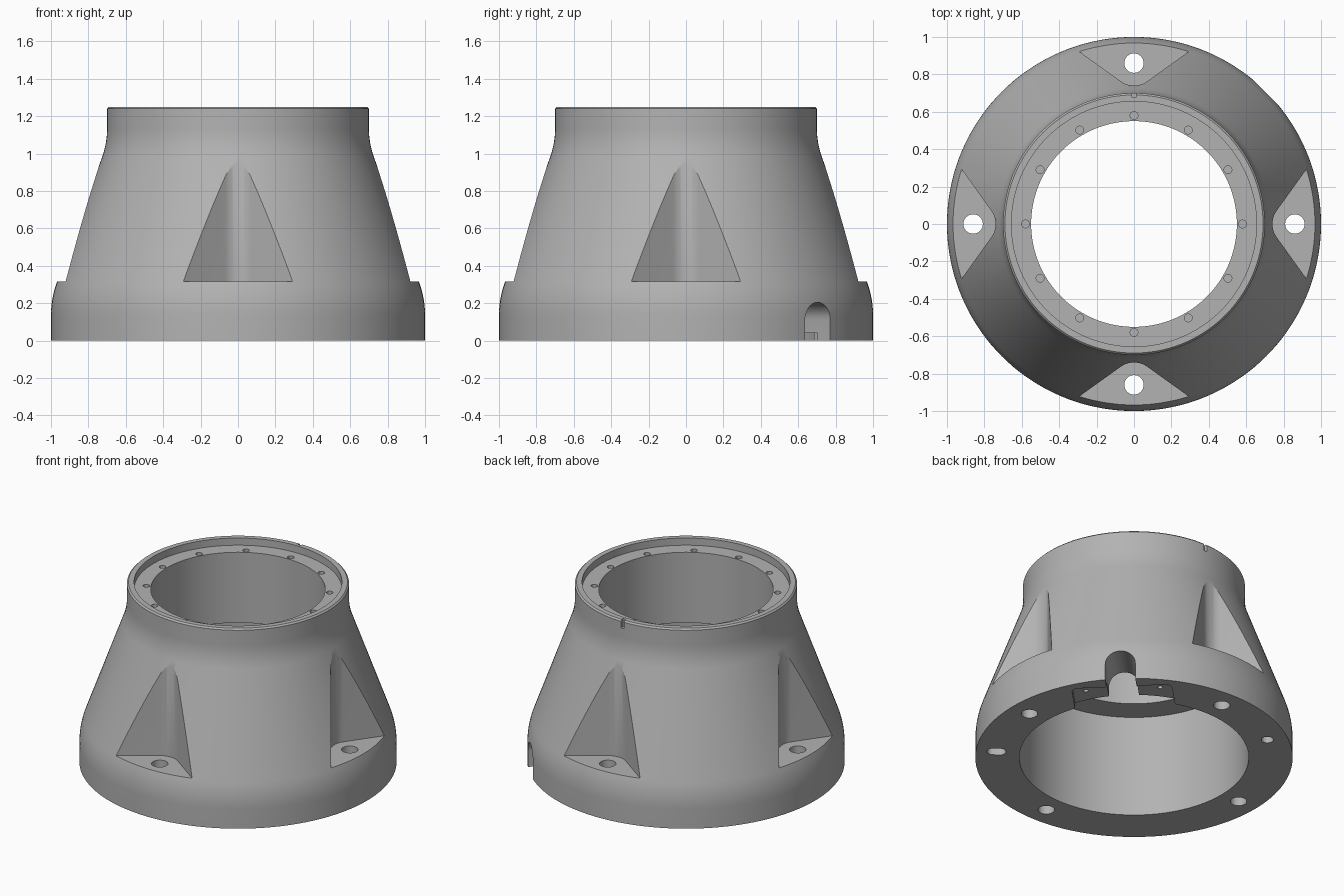
import bpy, bmesh, math
from mathutils import Matrix, Vector

if "Cube" in bpy.data.objects:
    bpy.data.objects.remove(bpy.data.objects["Cube"], do_unlink=True)

SEGMENTS = 144

metal = bpy.data.materials.new("grey metal")
metal.use_nodes = True
grey = (0.45, 0.45, 0.45, 1)
metal.diffuse_color = grey
metal.node_tree.nodes["Principled BSDF"].inputs["Base Color"].default_value = grey


def make_object(name, bm):
    bmesh.ops.recalc_face_normals(bm, faces=bm.faces)
    mesh = bpy.data.meshes.new(name)
    bm.to_mesh(mesh)
    bm.free()
    obj = bpy.data.objects.new(name, mesh)
    bpy.context.collection.objects.link(obj)
    mesh.materials.append(metal)
    return obj


def fillet(before, corner, after, length, steps=8):
    """Round a profile corner with a smooth curve."""
    c = Vector(corner)
    a = c + (Vector(before) - c).normalized() * length
    b = c + (Vector(after) - c).normalized() * length
    ts = [i / steps for i in range(steps + 1)]
    return [a * (1 - t) ** 2 + c * 2 * t * (1 - t) + b * t * t for t in ts]


def arc(cx, cy, r, start, end, steps):
    angles = [math.radians(start + (end - start) * i / steps) for i in range(steps + 1)]
    return [(cx + r * math.cos(a), cy + r * math.sin(a)) for a in angles]


def lathe(name, profile):
    bm = bmesh.new()
    rings = []
    for i in range(SEGMENTS):
        a = math.tau * i / SEGMENTS
        rings.append([bm.verts.new((r * math.cos(a), r * math.sin(a), z)) for r, z in profile])
    n = len(profile)
    for i, ring in enumerate(rings):
        nxt = rings[(i + 1) % SEGMENTS]
        for j in range(n):
            k = (j + 1) % n
            bm.faces.new((ring[j], nxt[j], nxt[k], ring[k]))
    return make_object(name, bm)


def turn(degrees):
    return Matrix.Rotation(math.radians(degrees), 4, "Z")


def prism(bm, outline, low, high, matrix):
    """Extrude a flat outline from low to high along its own z."""
    bottom = [bm.verts.new(matrix @ Vector((x, y, low))) for x, y in outline]
    top = [bm.verts.new(matrix @ Vector((x, y, high))) for x, y in outline]
    bm.faces.new(bottom)
    bm.faces.new(top)
    for i in range(len(outline)):
        k = (i + 1) % len(outline)
        bm.faces.new((bottom[i], bottom[k], top[k], top[i]))


def hole(bm, angle, distance, radius, low, high, stretch=0):
    """Round hole, or a radial slot when stretched."""
    outline = (arc(distance + stretch, 0, radius, -90, 90, 14)
               + arc(distance - stretch, 0, radius, 90, 270, 14))
    if not stretch:
        outline = arc(distance, 0, radius, 0, 360, 28)[:-1]
    prism(bm, outline, low, high, turn(angle))


def cut(target, name, bm):
    cutter = make_object(name, bm)
    cutter.hide_render = True
    mod = target.modifiers.new(name, "BOOLEAN")
    mod.operation = "DIFFERENCE"
    mod.solver = "EXACT"
    mod.object = cutter
    bpy.context.view_layer.objects.active = target
    bpy.ops.object.modifier_apply(modifier=mod.name)
    bpy.data.objects.remove(cutter, do_unlink=True)


# Turned housing: flange, cone, neck, stepped bore
shoulder, neck = (1, 0.225), (0.70, 1.055)
profile = [(1, 0)]
profile += fillet((1, 0), shoulder, neck, 0.09)
profile += fillet(shoulder, neck, (0.70, 1.24), 0.08)
profile += [(0.70, 1.24), (0.69, 1.25), (0.655, 1.25), (0.655, 1.20),
            (0.55, 1.20), (0.55, 0.71), (0.723, 0.71), (0.723, 0)]
body = lathe("housing_body", profile)

# Bolt pockets, V-shaped with a rounded root
cuts = bmesh.new()
half = 35.6
root = arc(0.86, 0, 0.12, 180 - half, 180 + half, 12)
reach = (1.2 - root[0][0]) / math.sin(math.radians(half))
wide = root[0][1] + reach * math.cos(math.radians(half))
for quarter in range(4):
    prism(cuts, root + [(1.2, -wide), (1.2, wide)], 0.315, 1.15, turn(90 * quarter))

# Ring of screw holes on the top ledge
for i in range(12):
    hole(cuts, 30 * i, 0.58, 0.021, 1.12, 1.3)

# Locating hole and slot underneath
hole(cuts, 125, 0.87, 0.038, -0.1, 0.12)
hole(cuts, -35, 0.87, 0.040, -0.1, 0.12, stretch=0.02)

# Small key groove at the back of the rim
prism(cuts, [(0.675, -0.012), (0.8, -0.012), (0.8, 0.012), (0.675, 0.012)], 1.195, 1.3, turn(90))

# Cover plate recess under the cable opening
plate = arc(0.86, 0.276, 0.04, 90, 0, 6) + arc(0.86, -0.276, 0.04, 0, -90, 6)
prism(cuts, plate + [(0.5, -0.316), (0.5, 0.316)], -0.1, 0.04, turn(45))
cut(body, "pocket_cutter", cuts)

# Bolt holes through the pocket floors
cuts = bmesh.new()
for quarter in range(4):
    hole(cuts, 90 * quarter, 0.86, 0.052, -0.1, 0.4)

# Arched cable opening through the flange
arch = arc(0, 0.11, 0.095, 0, 180, 20) + [(-0.095, -0.1), (0.095, -0.1)]
upright = Matrix(((0, 0, 1, 0), (1, 0, 0, 0), (0, 1, 0, 0), (0, 0, 0, 1)))
prism(cuts, arch, 0.5, 1.1, turn(45) @ upright)

# Cover plate screw holes
for side in (-1, 1):
    place = turn(45) @ Matrix.Translation((0.8, 0.235 * side, 0))
    prism(cuts, arc(0, 0, 0.016, 0, 360, 16)[:-1], 0.0, 0.12, place)
cut(body, "opening_cutter", cuts)

bpy.ops.object.select_all(action="DESELECT")
body.select_set(True)
bpy.context.view_layer.objects.active = body
bpy.ops.object.shade_smooth_by_angle(angle=math.radians(25))
